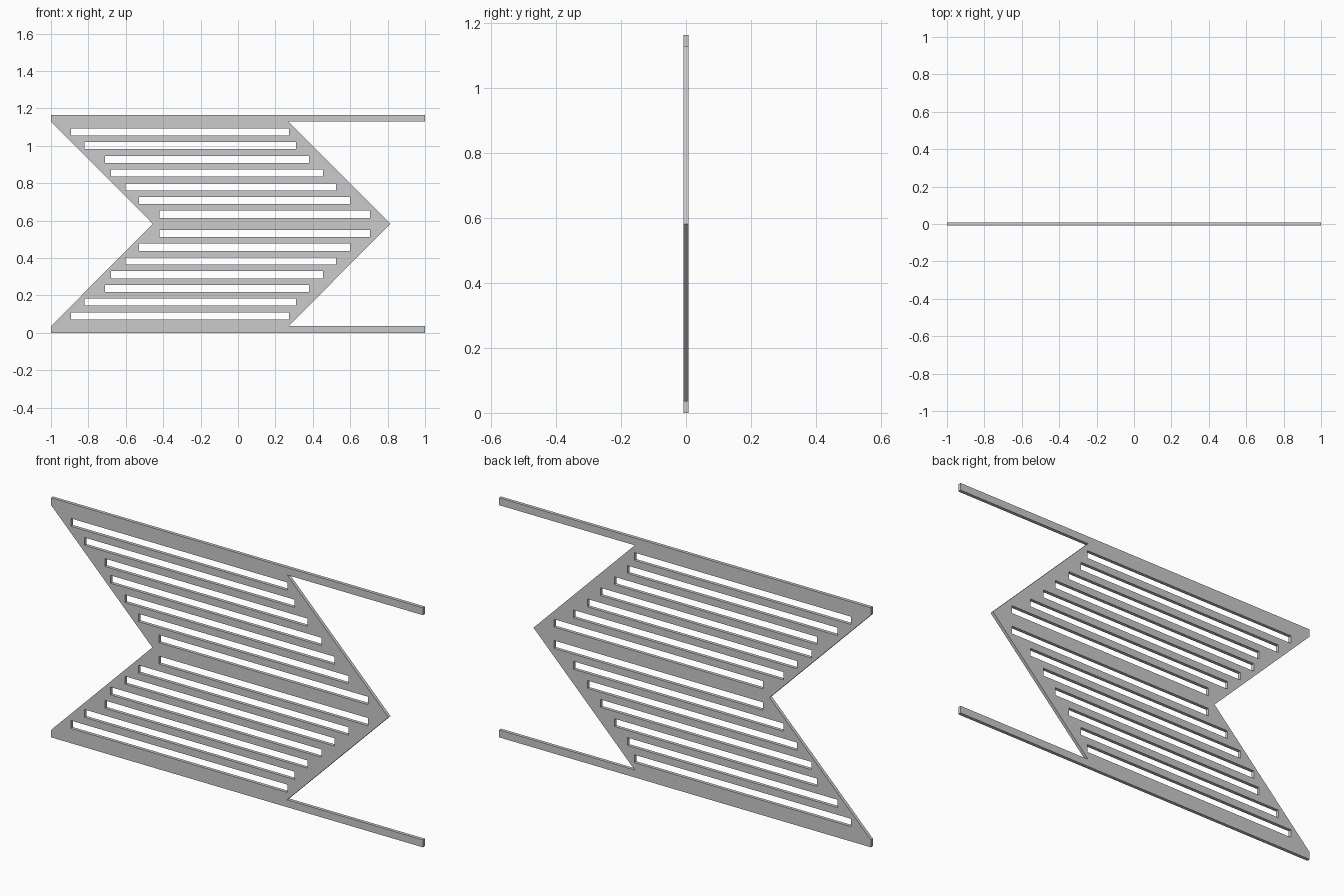
import bpy, math

if "Cube" in bpy.data.objects:
    bpy.data.objects.remove(bpy.data.objects["Cube"])

H = 1.165        # total height
MID = H / 2
BAR = 0.036      # height of the thin rails
T = 0.016        # plate thickness
SLOT_H = 0.038
SLOT_Z0, SLOT_STEP = 0.072, 0.0733

# left and right end of each slot in the lower half, bottom to middle
slots = [(-0.893, 0.272), (-0.82, 0.31), (-0.71, 0.38), (-0.68, 0.455),
         (-0.602, 0.525), (-0.53, 0.60), (-0.42, 0.705)]

# lower half of the outline, from the inner notch round to the arrow tip
half = [(-0.455, MID), (-1, BAR), (-1, 0), (1, 0), (1, BAR), (0.27, BAR), (0.815, MID)]
outline = half + [(x, H - z) for x, z in reversed(half[1:-1])]

curve = bpy.data.curves.new("slotted_chevron_panel", 'CURVE')
curve.dimensions = '2D'
curve.fill_mode = 'BOTH'
curve.extrude = T / 2


def add_loop(points):
    s = curve.splines.new('POLY')
    s.points.add(len(points) - 1)
    for p, (x, z) in zip(s.points, points):
        p.co = (x, z, 0, 1)
    s.use_cyclic_u = True


# chevron plate with rails
add_loop(outline)

# slots, mirrored about the middle
for i, (x0, x1) in enumerate(slots):
    z0 = SLOT_Z0 + i * SLOT_STEP
    z1 = z0 + SLOT_H
    for a, b in ((z0, z1), (H - z1, H - z0)):
        add_loop([(x0, a), (x1, a), (x1, b), (x0, b)])

# stand the panel upright and turn it into a flat-faced mesh
panel = bpy.data.objects.new("slotted_chevron_panel", curve)
bpy.context.collection.objects.link(panel)
panel.rotation_euler = (math.pi / 2, 0, 0)
bpy.context.view_layer.objects.active = panel
panel.select_set(True)
bpy.ops.object.convert(target='MESH')
bpy.ops.object.transform_apply(rotation=True)
bpy.ops.object.shade_flat()
